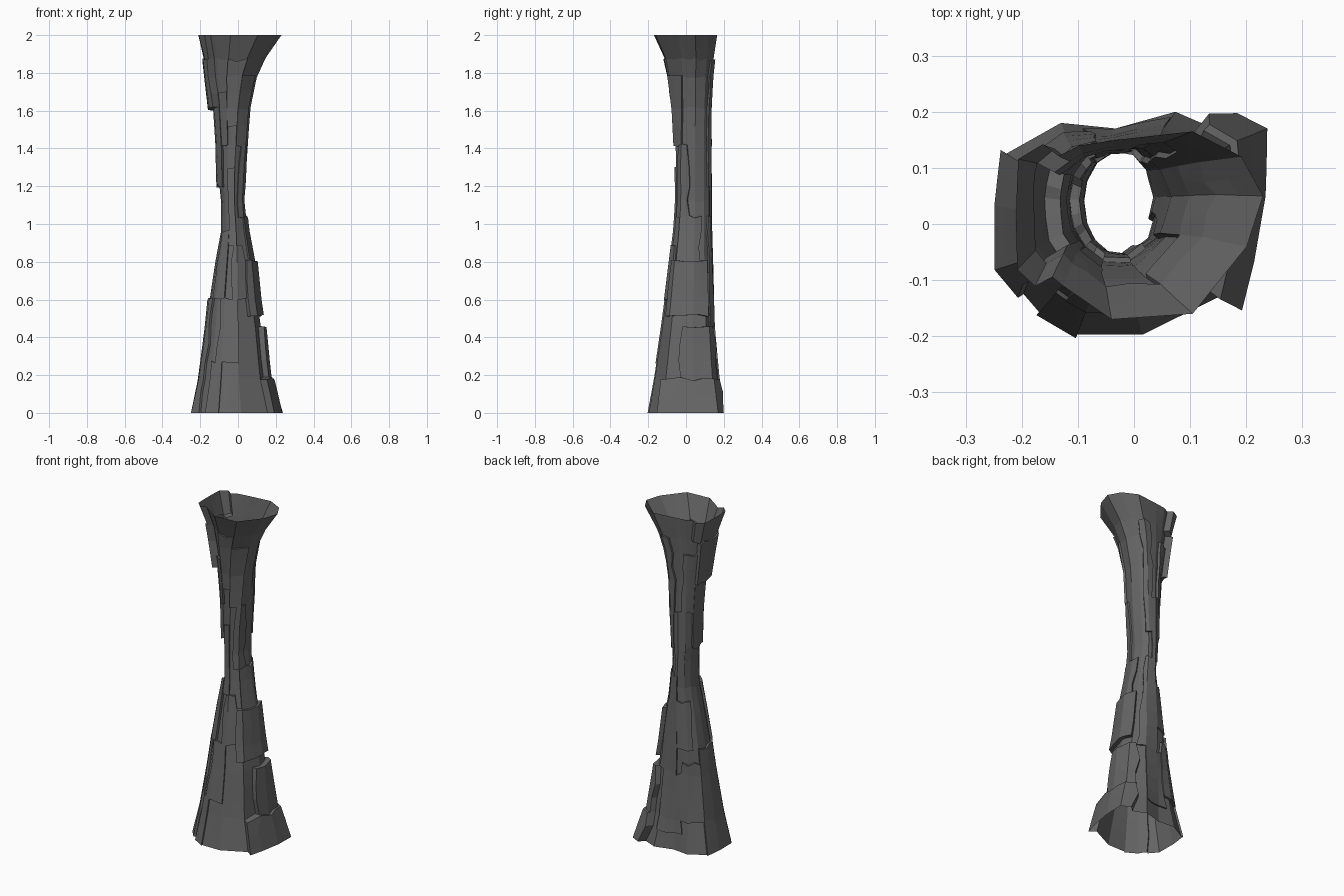
import bpy, bmesh, math, random
from mathutils import Vector

if "Cube" in bpy.data.objects:
    bpy.data.objects.remove(bpy.data.objects["Cube"])

random.seed(4)
N = 24

# Outline of the foot, waist and rim (counter-clockwise, starting at +x)
FOOT = [(.20, .04), (.21, .145), (.08, .20), (-.03, .17), (-.13, .18), (-.23, .125),
        (-.24, .03), (-.24, -.08), (-.17, -.16), (-.10, -.20), (.02, -.20), (.165, -.13)]
RIM = [(.23, .05), (.19, .12), (.10, .165), (-.04, .15), (-.11, .14), (-.19, .10),
       (-.19, .03), (-.19, -.07), (-.14, -.11), (-.05, -.17), (.10, -.16), (.20, -.04)]
WAIST = [(math.cos(math.radians(a)), math.sin(math.radians(a)))
         for a in (5, 38, 65, 100, 130, 155, 178, 205, 228, 250, 278, 318)]

# Core extents by height: z, xmin, xmax, ymin, ymax
EXTENT = [(0, -.237, .20, -.197, .20), (.18, -.20, .148, -.165, .17),
          (.45, -.165, .122, -.125, .145), (.6, -.15, .10, -.105, .14),
          (.8, -.12, .08, -.08, .135), (.96, -.09, .05, -.06, .13),
          (1.1, -.088, .033, -.05, .13), (1.2, -.098, .038, -.05, .13),
          (1.42, -.103, .052, -.055, .128), (1.61, -.115, .065, -.065, .125),
          (1.78, -.135, .10, -.09, .135), (1.87, -.145, .14, -.11, .145),
          (2, -.175, .23, -.17, .165)]

LEVELS = [0, .1, .18, .27, .36, .45, .52, .6, .7, .8, .88, .96, 1.04, 1.12, 1.2,
          1.3, 1.42, 1.52, 1.61, 1.7, 1.78, 1.87, 1.94, 2]

# Raised rock slabs: first column, last column, z0, z1, thickness
SLABS = [(-2, 3, 0, .18, .045), (-1, 3, .18, .45, .03), (-3, 2, .52, .8, .025),
         (-2, 1, .8, 1.04, .012),
         (10, 15, 0, .6, .012), (10, 14, 1.2, 1.61, .017), (13, 16, 1.2, 1.61, .017),
         (10, 15, 1.61, 1.87, .045), (9, 15, 1.87, 2, .035),
         (16, 18, 0, .27, .007), (17, 20, .27, .6, .009), (19, 21, .6, .88, .012),
         (15, 18, .6, .96, .014), (18, 20, .88, 1.3, .009), (21, 23, 1.04, 1.42, .009),
         (16, 18, 1.42, 1.7, .012), (20, 22, 1.42, 1.78, .012), (18, 20, 1.52, 1.87, .009),
         (4, 7, .1, .45, .009), (7, 10, .18, .52, .014), (3, 6, .45, 1.04, .009),
         (6, 9, .6, .88, .008), (5, 8, 1.04, 1.42, .007), (3, 5, 1.2, 1.87, .011),
         (7, 10, 1.42, 1.78, .014)]


def unit(pts):
    """Scale an outline to fill -1..1 in both directions."""
    axes = []
    for k in (0, 1):
        v = [p[k] for p in pts]
        lo, hi = min(v), max(v)
        axes.append([2 * (c - lo) / (hi - lo) - 1 for c in v])
    return list(zip(*axes))


def extent(z):
    for a, b in zip(EXTENT, EXTENT[1:]):
        if z <= b[0]:
            t = (z - a[0]) / (b[0] - a[0])
            return [p + (q - p) * t for p, q in zip(a, b)][1:]


def ring(z):
    """Twelve-sided section at height z and its centre."""
    foot, rim = max(0, 1 - z / .9), max(0, (z - 1.3) / .7)
    mid = 1 - foot - rim
    pts = unit([tuple(foot * f[k] + mid * w[k] + rim * r[k] for k in (0, 1))
                for f, w, r in zip(unit(FOOT), unit(WAIST), unit(RIM))])
    x0, x1, y0, y1 = extent(z)
    c = Vector(((x0 + x1) / 2, (y0 + y1) / 2, z))
    return [c + Vector((p[0] * (x1 - x0) / 2, p[1] * (y1 - y0) / 2, 0)) for p in pts], c


# Roughened core points with their outward directions
points = {}
for j, level in enumerate(LEVELS):
    for i in range(N):
        end = j in (0, len(LEVELS) - 1)
        z = level if end else level + random.uniform(-.01, .01)
        pts, c = ring(z)
        u = i / 2 + (random.uniform(-.15, .15) if i % 2 else 0)
        k = int(u)
        p = pts[k].lerp(pts[(k + 1) % 12], u - k)
        points[i, j] = (p, (p - c).normalized())

# Slab thickness of every cell
raised = {(i, j): 0.0 for i in range(N) for j in range(len(LEVELS) - 1)}
for a, b, z0, z1, d in SLABS:
    for i in range(a, b):
        for j in range(len(LEVELS) - 1):
            if z0 - .001 <= LEVELS[j] < z1 - .001:
                raised[i % N, j] = d

bm = bmesh.new()
cache = {}


def vert(i, j, d):
    key = (i % N, j, d)
    if key not in cache:
        p, n = points[i % N, j]
        cache[key] = bm.verts.new(p + n * d)
    return cache[key]


# Cell faces plus the ledges and side walls between different thicknesses
for (i, j), d in raised.items():
    bm.faces.new([vert(i, j, d), vert(i + 1, j, d), vert(i + 1, j + 1, d), vert(i, j + 1, d)])
    e = raised[(i + 1) % N, j]
    if e != d:
        bm.faces.new([vert(i + 1, j, d), vert(i + 1, j, e),
                      vert(i + 1, j + 1, e), vert(i + 1, j + 1, d)])
    e = raised.get((i, j + 1), d)
    if e != d:
        bm.faces.new([vert(i, j + 1, d), vert(i + 1, j + 1, d),
                      vert(i + 1, j + 1, e), vert(i, j + 1, e)])

mesh = bpy.data.meshes.new("rock_column")
bm.to_mesh(mesh)
bm.free()
stone = bpy.data.materials.new("dark grey stone")
stone.diffuse_color = (.13, .13, .13, 1)
stone.use_nodes = True
stone.node_tree.nodes["Principled BSDF"].inputs["Base Color"].default_value = stone.diffuse_color
mesh.materials.append(stone)
bpy.context.collection.objects.link(bpy.data.objects.new("rock_column", mesh))
